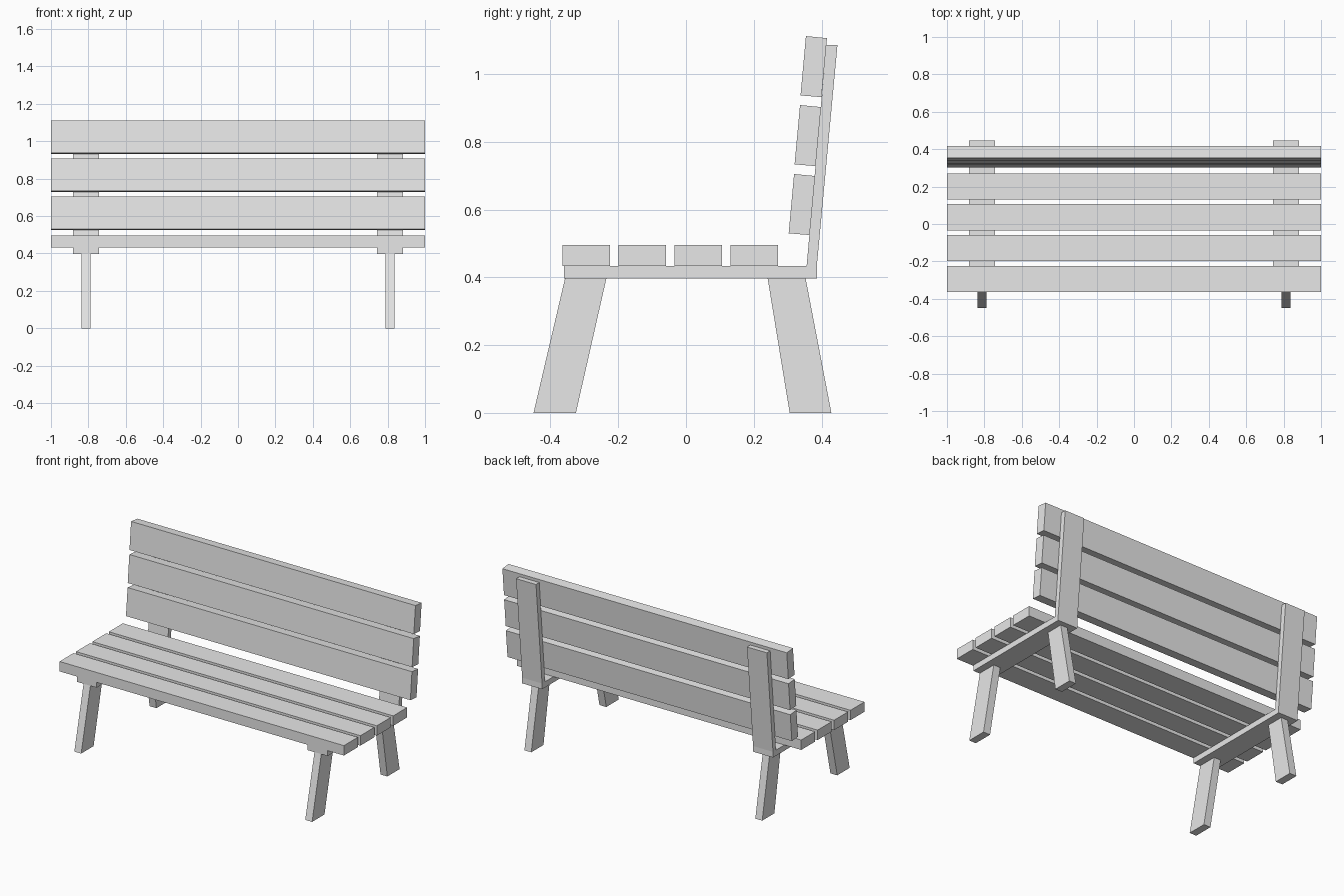
import bpy
import bmesh

cube = bpy.data.objects.get("Cube")
if cube:
    bpy.data.objects.remove(cube, do_unlink=True)

grey = bpy.data.materials.new("plain_grey")
grey.use_nodes = True
colour = (0.8, 0.8, 0.8, 1)
grey.diffuse_color = colour
grey.node_tree.nodes["Principled BSDF"].inputs["Base Color"].default_value = colour


def extrude_profile(name, profile, centre, width):
    """Extrude a side outline of (y, z) points along x."""
    bm = bmesh.new()
    face = bm.faces.new([bm.verts.new((centre - width / 2, y, z)) for y, z in profile])
    result = bmesh.ops.extrude_face_region(bm, geom=[face])
    moved = [v for v in result["geom"] if isinstance(v, bmesh.types.BMVert)]
    bmesh.ops.translate(bm, verts=moved, vec=(width, 0, 0))
    bmesh.ops.recalc_face_normals(bm, faces=bm.faces)
    mesh = bpy.data.meshes.new(name)
    bm.to_mesh(mesh)
    bm.free()
    mesh.materials.append(grey)
    obj = bpy.data.objects.new(name, mesh)
    bpy.context.collection.objects.link(obj)
    return obj


# Seat slats
for i in range(4):
    y = -0.364 + i * 0.165
    outline = [(y, 0.433), (y + 0.14, 0.433), (y + 0.14, 0.496), (y, 0.496)]
    extrude_profile(f"seat_slat_{i + 1}", outline, 0, 2)

# Leaning backrest slats
back_slat = [(0.303, 0.53), (0.365, 0.525), (0.381, 0.699), (0.319, 0.705)]
for i in range(3):
    outline = [(y + i * 0.0175, z + i * 0.2035) for y, z in back_slat]
    extrude_profile(f"back_slat_{i + 1}", outline, 0, 2)

# Angled bracket under the seat and up the back, with splayed legs
bracket = [(-0.36, 0.397), (0.386, 0.397), (0.386, 0.433), (0.447, 1.086),
           (0.414, 1.086), (0.356, 0.433), (-0.36, 0.433)]
front_leg = [(-0.45, 0), (-0.325, 0), (-0.235, 0.397), (-0.357, 0.397)]
back_leg = [(0.306, 0), (0.429, 0), (0.353, 0.397), (0.241, 0.397)]
for side, x in (("left", 0.812), ("right", -0.812)):
    extrude_profile(f"{side}_bracket", bracket, x, 0.14)
    extrude_profile(f"{side}_front_leg", front_leg, x, 0.048)
    extrude_profile(f"{side}_back_leg", back_leg, x, 0.048)
